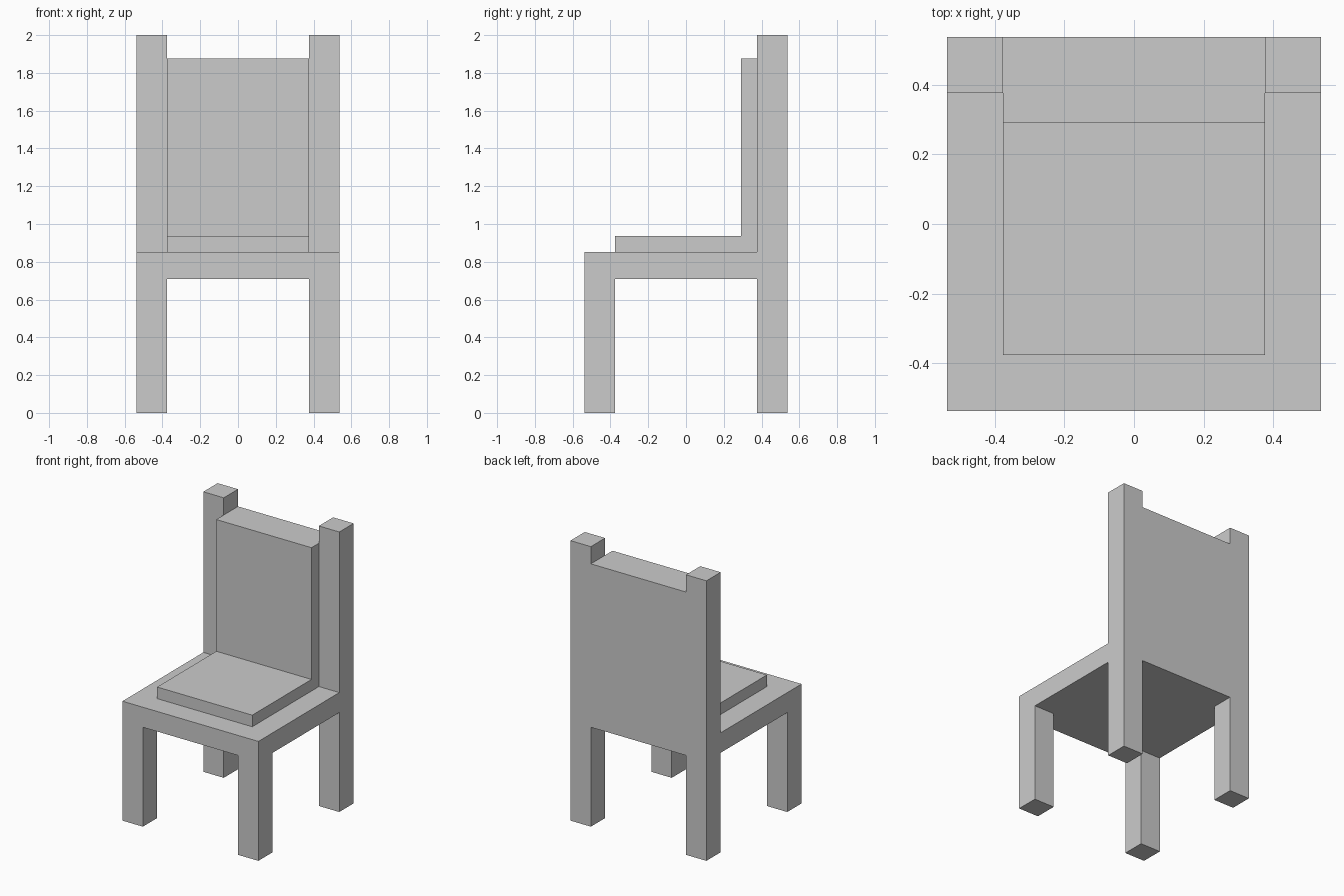
import bpy
import bmesh

if "Cube" in bpy.data.objects:
    bpy.data.objects.remove(bpy.data.objects["Cube"])

OUT, IN = 0.537, 0.376           # outer edge and inner edge of the legs
SEAT_BOTTOM, SEAT_TOP = 0.71, 0.853
CUSHION_TOP, BACK_TOP, POST_TOP = 0.936, 1.877, 2.0
BACK_FRONT = 0.292               # front face of the backrest


def prism(name, outline, z0, z1):
    """Extrude a counter-clockwise xy outline from z0 up to z1."""
    bm = bmesh.new()
    base = bm.faces.new([bm.verts.new((x, y, z0)) for x, y in outline])
    top = bmesh.ops.extrude_face_region(bm, geom=[base], use_keep_orig=True)["geom"]
    verts = [v for v in top if isinstance(v, bmesh.types.BMVert)]
    bmesh.ops.translate(bm, verts=verts, vec=(0, 0, z1 - z0))
    bmesh.ops.recalc_face_normals(bm, faces=bm.faces)
    mesh = bpy.data.meshes.new(name)
    bm.to_mesh(mesh)
    bm.free()
    obj = bpy.data.objects.new(name, mesh)
    bpy.context.collection.objects.link(obj)
    return obj


def box(name, x0, x1, y0, y1, z0, z1):
    return prism(name, [(x0, y0), (x1, y0), (x1, y1), (x0, y1)], z0, z1)


# Legs: short front pair under the seat, tall back pair running up as posts
for side, (x0, x1) in {"left": (-OUT, -IN), "right": (IN, OUT)}.items():
    box(f"front_leg_{side}", x0, x1, -OUT, -IN, 0, SEAT_BOTTOM)
    box(f"back_leg_{side}", x0, x1, IN, OUT, 0, POST_TOP)

# Seat slab, notched around the back legs
prism("seat", [(-OUT, -OUT), (OUT, -OUT), (OUT, IN), (IN, IN),
               (IN, OUT), (-IN, OUT), (-IN, IN), (-OUT, IN)],
      SEAT_BOTTOM, SEAT_TOP)

# Cushion in front of the backrest
box("seat_cushion", -IN, IN, -IN, BACK_FRONT, SEAT_TOP, CUSHION_TOP)

# Thick backrest, flush with the rear of the posts and proud at the front
box("backrest", -IN, IN, BACK_FRONT, OUT, SEAT_TOP, BACK_TOP)
